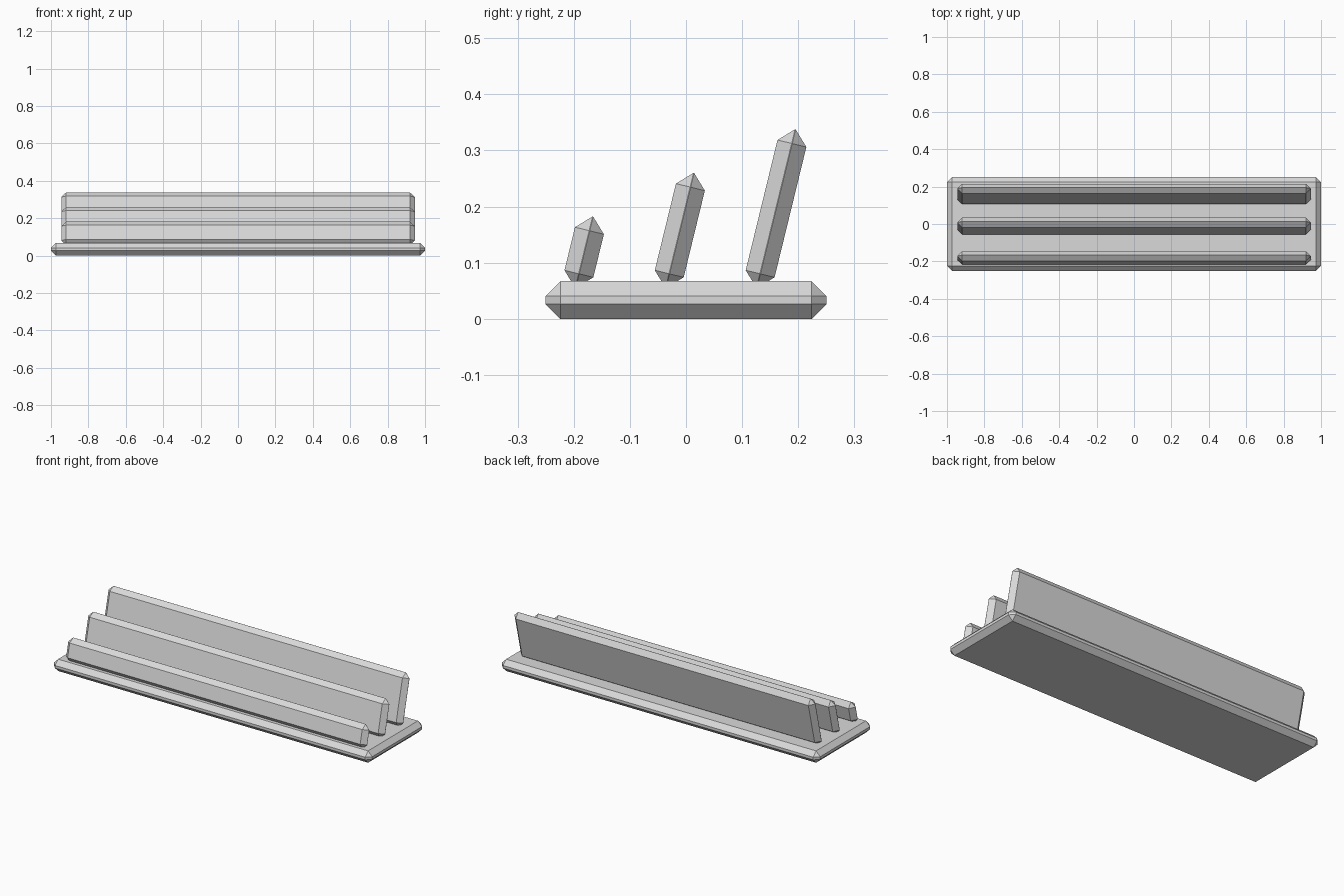
import bpy
from math import radians, sin, cos
from mathutils import Vector

cube = bpy.data.objects.get("Cube")
if cube:
    bpy.data.objects.remove(cube, do_unlink=True)

grey = bpy.data.materials.new("light_grey")
grey.use_nodes = True
colour = (0.7, 0.7, 0.7, 1)
grey.diffuse_color = colour
grey.node_tree.nodes["Principled BSDF"].inputs["Base Color"].default_value = colour


def chamfered_box(name, size, centre, tilt=0.0, chamfer=0.026):
    """Box with a single flat chamfer on every edge, leaning about x."""
    bpy.ops.mesh.primitive_cube_add(size=1)
    box = bpy.context.object
    box.name = name
    for v in box.data.vertices:
        v.co *= Vector(size)
    box.location = centre
    box.rotation_euler.x = -tilt
    mod = box.modifiers.new("chamfer", 'BEVEL')
    mod.width = chamfer
    mod.segments = 1
    mod.limit_method = 'NONE'
    box.data.materials.append(grey)
    return box


# Base plate
chamfered_box("base_plate", (2, 0.5, 0.067), (0, 0, 0.0335))

# Three leaning slats, rising in height towards the back
tilt = radians(13.7)
foot_z = 0.055
for name, foot_y, length in (("front_slat", -0.197, 0.131),
                             ("middle_slat", -0.036, 0.211),
                             ("back_slat", 0.126, 0.291)):
    centre = (0, foot_y + sin(tilt) * length / 2, foot_z + cos(tilt) * length / 2)
    chamfered_box(name, (1.89, 0.053, length), centre, tilt)
